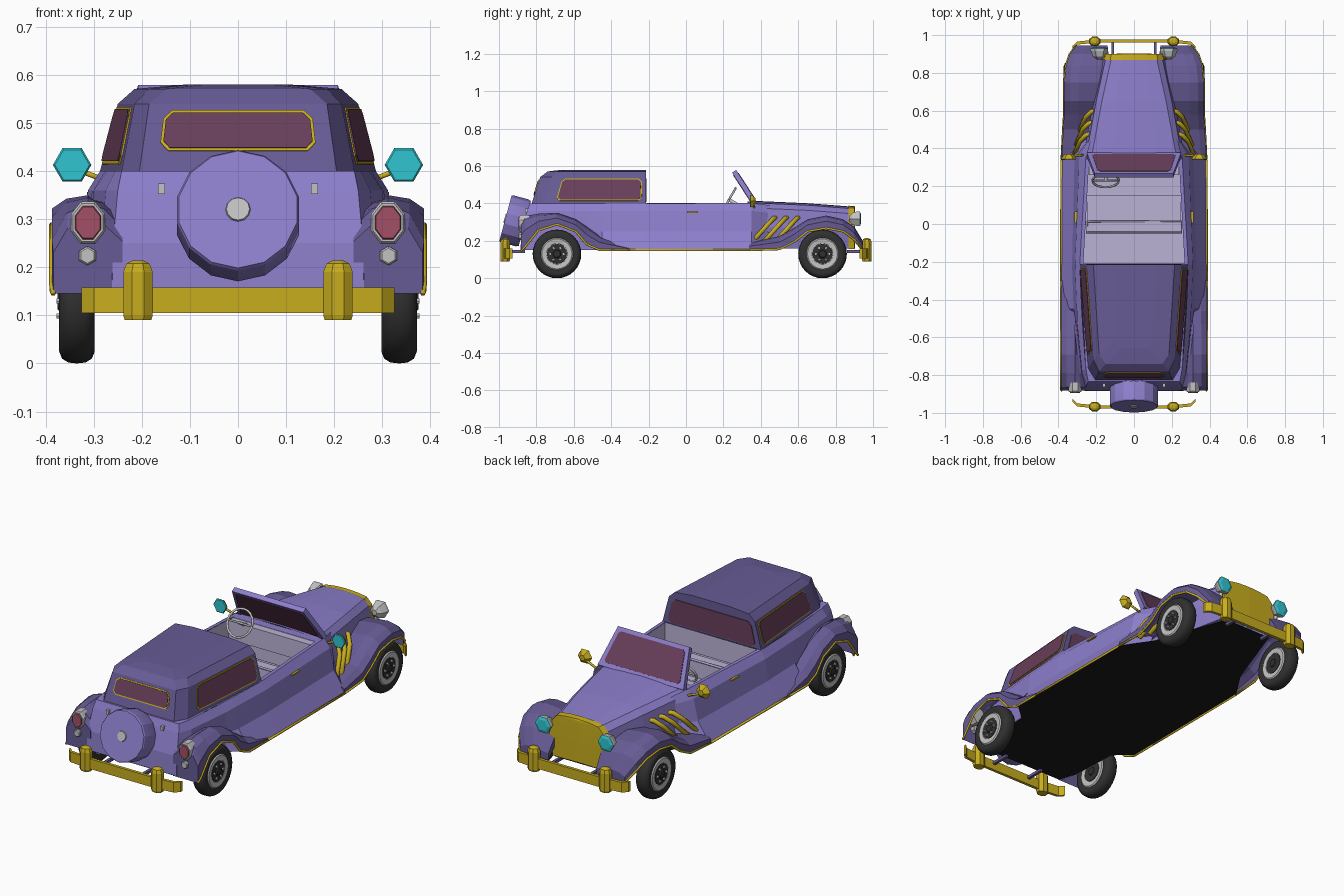
import bpy, bmesh, math
from mathutils import Vector, Matrix

if "Cube" in bpy.data.objects:
    bpy.data.objects.remove(bpy.data.objects["Cube"])

def mat(name, r, g, b):
    m = bpy.data.materials.new(name)
    m.diffuse_color = (r, g, b, 1)
    m.use_nodes = True
    m.node_tree.nodes["Principled BSDF"].inputs["Base Color"].default_value = m.diffuse_color
    return m

PURPLE = mat("light purple", 0.265, 0.21, 0.60)
DARK = mat("dark purple", 0.135, 0.105, 0.30)
GOLD = mat("gold", 0.58, 0.42, 0.013)
GLASS = mat("maroon glass", 0.14, 0.05, 0.105)
CREAM = mat("pale lavender", 0.50, 0.45, 0.67)
SILVER = mat("silver", 0.54, 0.54, 0.55)
CYAN = mat("cyan", 0.03, 0.56, 0.64)
RED = mat("red lens", 0.36, 0.08, 0.135)
RUBBER = mat("rubber", 0.03, 0.03, 0.03)
BLACK = mat("underside black", 0.011, 0.011, 0.011)

def finish(name, bm, material, mirror=False, smooth=None):
    bmesh.ops.remove_doubles(bm, verts=bm.verts, dist=1e-5)
    bmesh.ops.recalc_face_normals(bm, faces=bm.faces)
    me = bpy.data.meshes.new(name)
    bm.to_mesh(me)
    bm.free()
    me.materials.append(material)
    ob = bpy.data.objects.new(name, me)
    bpy.context.collection.objects.link(ob)
    if mirror:
        ob.modifiers.new("mirror", "MIRROR")
    if smooth:
        bpy.ops.object.select_all(action="DESELECT")
        ob.select_set(True)
        bpy.context.view_layer.objects.active = ob
        bpy.ops.object.shade_smooth_by_angle(angle=math.radians(smooth))

def loft(name, rings, material, closed=False, caps=(False, False), mirror=False, smooth=None):
    bm = bmesh.new()
    vs = [[bm.verts.new(p) for p in ring] for ring in rings]
    n = len(rings[0])
    for a, b in zip(vs, vs[1:]):
        for i in range(n if closed else n - 1):
            j = (i + 1) % n
            bm.faces.new((a[i], a[j], b[j], b[i]))
    for use, ring in zip(caps, (vs[0], vs[-1])):
        if use:
            bm.faces.new(ring)
    finish(name, bm, material, mirror, smooth)

def box(name, x0, x1, y0, y1, z0, z1, material, mirror=False):
    rings = [[(x0, y0, z), (x1, y0, z), (x1, y1, z), (x0, y1, z)] for z in (z0, z1)]
    loft(name, rings, material, True, (True, True), mirror)

def lathe(name, prof, n, material, loc, axis=(0, 0, 1), phase=0, sy=1, mirror=False, smooth=None):
    M = Matrix.Translation(loc) @ Vector(axis).to_track_quat("Z", "Y").to_matrix().to_4x4()
    ang = [phase + 2 * math.pi * i / n for i in range(n)]
    rings = [[M @ Vector((r * math.cos(a), sy * r * math.sin(a), h)) for a in ang] for r, h in prof]
    loft(name, rings, material, True, (True, True), mirror, smooth)

def tube(name, pts, rad, material, mirror=True):
    cu = bpy.data.curves.new(name + "_path", "CURVE")
    cu.dimensions = "3D"
    cu.bevel_depth, cu.bevel_resolution, cu.use_fill_caps = rad, 1, True
    sp = cu.splines.new("POLY")
    sp.points.add(len(pts) - 1)
    for p, q in zip(sp.points, pts):
        p.co = (*q, 1)
    tmp = bpy.data.objects.new(name + "_path", cu)
    bpy.context.collection.objects.link(tmp)
    bm = bmesh.new()
    bm.from_mesh(tmp.to_mesh())
    bpy.data.objects.remove(tmp)
    finish(name, bm, material, mirror)

def plate(name, quad, u0, u1, v0, v1, cut, off, material):
    """Flat octagonal plate laid on a quad (bl, br, tr, tl) seen from outside."""
    bl, br, tr, tl = map(Vector, quad)
    nrm = (br - bl).cross(tl - bl).normalized()
    c, d = cut / (br - bl).length, cut / (tl - bl).length
    uv = [(u0 + c, v0), (u1 - c, v0), (u1, v0 + d), (u1, v1 - d),
          (u1 - c, v1), (u0 + c, v1), (u0, v1 - d), (u0, v0 + d)]
    loft(name, [[bl.lerp(br, u).lerp(tl.lerp(tr, u), v) + nrm * h for u, v in uv] for h in (off - .004, off)],
         material, True, (True, True))

def framed_window(name, quad, u0, u1, v0, v1):
    a, b = (0.006 / (Vector(quad[k]) - Vector(quad[0])).length for k in (1, 3))
    plate(name + "_trim", quad, u0, u1, v0, v1, 0.018, 0.003, GOLD)
    plate(name + "_glass", quad, u0 + a, u1 - a, v0 + b, v1 - b, 0.015, 0.006, GLASS)

# Body sides and rear panel: lower edge, flank, shoulder, belt line at each station
shell = [[(0, -.885, .15), (0, -.88, .25), (0, -.85, .36), (0, -.835, .4)],
         [(.262, -.885, .15), (.26, -.88, .25), (.25, -.85, .36), (.242, -.835, .4)],
         [(.285, -.79, .15), (.285, -.79, .25), (.275, -.78, .36), (.255, -.765, .4)],
         [(.295, -.53, .15), (.305, -.53, .25), (.3, -.53, .36), (.272, -.53, .4)],
         [(.385, -.45, .15), (.32, -.45, .25), (.303, -.45, .36), (.277, -.45, .4)],
         [(.385, -.215, .15), (.328, -.215, .25), (.312, -.215, .36), (.287, -.215, .4)],
         [(.382, .35, .15), (.315, .35, .25), (.29, .35, .36), (.255, .35, .402)],
         [(.27, .45, .15), (.24, .45, .25), (.235, .45, .35), (.225, .45, .39)]]
loft("body_sides", shell, PURPLE, mirror=True)
loft("rear_deck", [[(0, y, .399), (x, y, .399)] for x, y in ((.242, -.835), (.255, -.765), (.285, -.22))],
     PURPLE, mirror=True)
# Flat black floor pan
loft("floor_pan", [[(0, y, .149), (x, y, .149)] for x, y in
     [(.25, -.885), (.28, -.79), (.293, -.53), (.38, -.45), (.378, .35), (.28, .5), (.14, .89)]], BLACK, mirror=True)

# Hood with tapered sides, and the gold grille at its nose
def hood_ring(y, w, z, g=0):
    return [(w, y, .16 - g), (w + .015 + g, y, .27), (w + g, y, z - .035),
            (w - .03 + g, y, z - .008 + g), (w * .45, y, z + g), (0, y, z + .003 + g)]

loft("hood", [hood_ring(.33, .255, .408), hood_ring(.38, .25, .41), hood_ring(.65, .2, .398),
              hood_ring(.885, .148, .38)], PURPLE, mirror=True)
loft("grille", [hood_ring(.868, .152, .381, .004), hood_ring(.9, .146, .379, .004),
                [(0, .903, p[2]) for p in hood_ring(.9, .146, .379)]], GOLD, mirror=True)

# Fenders: stations of (y, lip height, crown height, outer x, inner x)
def fender(name, stations):
    rings = []
    for y, zl, zt, xo, xi in stations:
        d = zt - zl
        rings.append([(xo, y, zl), (xo, y, zl + d * .55), (xo - .03, y, zt - d * .12), (xo - .075, y, zt),
                      (xi + .04, y, zt - .01), (xi, y, zt - d * .3), (xi, y, zl)])
    loft(name, rings, DARK, caps=(True, True), mirror=True)
    tube(name + "_trim", [r[0] for r in rings], .006, GOLD)

fender("rear_fender", [(-.882, .145, .3, .384, .24), (-.862, .165, .332, .387, .24), (-.79, .255, .345, .387, .25),
                       (-.69, .288, .35, .387, .26), (-.59, .25, .315, .387, .27), (-.53, .18, .275, .386, .28),
                       (-.46, .15, .225, .386, .3), (-.3, .15, .165, .386, .33)])
fender("front_fender", [(.34, .15, .19, .383, .25), (.5, .155, .225, .375, .2), (.58, .195, .27, .37, .18),
                        (.65, .25, .315, .37, .17), (.75, .268, .335, .37, .15), (.84, .25, .315, .36, .14),
                        (.9, .205, .275, .34, .135), (.945, .15, .2, .305, .14)])
tube("sill_trim", [(.386, -.31, .15), (.386, -.2, .15), (.383, .34, .15)], .006, GOLD)

# Hard top: rings rising from belt to crown
def roof_ring(z, xf, xr, yr, xi, yi):
    half = [(xf, -.215, z), (xr, yr, z), (xi, yi, z)]
    return half + [(-x, y, z) for x, y, z in reversed(half)]

base = roof_ring(.4, .287, .242, -.765, .205, -.825)
shoulder = roof_ring(.54, .25, .215, -.72, .185, -.78)
loft("roof", [base, shoulder, roof_ring(.571, .215, .185, -.69, .15, -.74),
              roof_ring(.58, .11, .1, -.62, .07, -.66)], DARK, True, (False, True))
framed_window("right_window", [base[1], base[0], shoulder[0], shoulder[1]], .12, .96, .1, .95)
framed_window("left_window", [base[5], base[4], shoulder[4], shoulder[5]], .04, .88, .1, .95)
framed_window("rear_window", [base[3], base[2], shoulder[2], shoulder[3]], .09, .91, .3, .9)
plate("cabin_divider_glass", [base[0], base[5], shoulder[5], shoulder[0]], .05, .95, .06, .95, .02, .004, GLASS)

# Raked windshield with glass on both faces
ws = [(.25, .368, .4), (-.25, .368, .4), (-.208, .257, .572), (.208, .257, .572)]
nv = Vector((0, .84, .54)) * .013
loft("windshield_frame", [[Vector(p) + nv for p in ws], [Vector(p) - nv for p in ws]], PURPLE, True, (True, True))
plate("windshield_glass_outer", ws, .05, .95, .1, .9, .012, .016, GLASS)
plate("windshield_glass_inner", [ws[1], ws[0], ws[3], ws[2]], .04, .96, .06, .93, .012, .016, GLASS)

# Open cabin: rim, lining, seat, dash and steering wheel
def cab(xr, xf, y0, y1, z):
    return [(xr, y0, z), (xf, y1, z), (-xf, y1, z), (-xr, y0, z)]

loft("cabin_rim", [cab(.287, .256, -.215, .345, .4), cab(.268, .24, -.21, .3, .401)], PURPLE, True)
loft("cabin_lining", [cab(.268, .24, -.21, .3, .4), cab(.268, .24, -.21, .3, .2)], CREAM, True, (False, True))
box("seat_cushion", -.25, .25, 0, .15, .2, .285, CREAM)
box("seat_back", -.255, .255, -.045, .015, .2, .375, CREAM)
tube("seat_piping", [(-.25, .015, .375), (.25, .015, .375), (.25, -.045, .375), (-.25, -.045, .375),
                     (-.25, .015, .375)], .006, CREAM, False)
box("dashboard", -.238, .238, .26, .31, .3, .398, CREAM)
sn, sc = Vector((0, -.87, .5)), Vector((-.15, .23, .42))
sr = [sc + .07 * Vector((math.cos(a), .5 * math.sin(a), .87 * math.sin(a)))
      for a in [math.tau * i / 20 for i in range(21)]]
tube("steering_wheel", sr, .006, SILVER, False)
tube("steering_spoke", [sr[0], sc, sr[10]], .005, SILVER, False)
tube("steering_column", [sc, sc - sn * .09], .01, SILVER, False)

# Wheels, with rims and hubs on both faces
for pos, y in (("rear", -.69), ("front", .73)):
    c = (.335, y, .13)
    lathe(pos + "_tyre", [(.083, -.03), (.105, -.037), (.12, -.031), (.128, -.018), (.13, 0), (.128, .018),
                          (.12, .031), (.105, .037), (.083, .03)], 32, RUBBER, c, (1, 0, 0), mirror=True, smooth=50)
    for s in (1, -1):
        lathe(pos + "_rim", [(.086, .031), (.08, .036), (.056, .033), (.052, .022)], 32, SILVER, c, (s, 0, 0),
              mirror=True, smooth=40)
        lathe(pos + "_hub", [(.054, .024), (.053, .034), (.022, .034), (.018, .04)], 16, RUBBER, c, (s, 0, 0),
              mirror=True)
    for i in range(6):
        a = math.tau * i / 6
        lathe(pos + "_lug", [(.007, .03), (.006, .042)], 6, SILVER,
              (.335, y + .036 * math.cos(a), .13 + .036 * math.sin(a)), (1, 0, 0), mirror=True)

# Tilted spare wheel cover on the tail
ax, sp = Vector((0, -.965, .26)), Vector((0, -.92, .308))
lathe("spare_cover", [(.125, -.06), (.13, -.045), (.13, .04), (.126, .047)], 14, PURPLE, sp, ax,
      phase=math.pi / 14, smooth=20)
lathe("spare_badge_disc", [(.026, .047), (.024, .052)], 12, SILVER, sp, ax)
box("boot_hinge", .152, .166, -.862, -.84, .352, .374, SILVER, True)

# Bumpers with curled ends and upright guards
for pos, s in (("rear", -1), ("front", 1)):
    path = [(-.325, .935), (-.3, .958), (-.2, .968), (.2, .968), (.3, .958), (.325, .935)]
    loft(pos + "_bumper", [[(x, s * (y + d), z) for d, z in ((-.008, .105), (.008, .105), (.008, .158), (-.008, .158))]
                           for x, y in path], GOLD, True, (True, True))
    lathe(pos + "_bumper_guard", [(.03, .09), (.033, .1), (.033, .19), (.026, .208), (.012, .214)], 8, GOLD,
          (.208, s * .967, 0), phase=math.pi / 8, sy=.85, mirror=True)
    box(pos + "_bumper_bracket", .105, .12, min(s * .86, s * .96), max(s * .86, s * .96), .135, .15, DARK, True)

# Headlights, tail lights, side mirrors
hp, tp, mp = (.183, .912, .318), (.312, -.89, .293), (.345, .345, .413)
lathe("headlight_shell", [(.015, -.04), (.035, -.025), (.046, .005), (.046, .018)], 6, SILVER, hp, (0, 1, 0), mirror=True)
lathe("headlight_lens", [(.045, .018), (.03, .023)], 6, CYAN, hp, (0, 1, 0), mirror=True)
tube("headlight_post", [(.185, .9, .3), (.17, .88, .23)], .01, SILVER)
e = math.pi / 8
lathe("tail_light_shell", [(.038, -.05), (.038, -.006), (.034, 0)], 8, SILVER, tp, (0, -1, 0), e, 1.25, True)
lathe("tail_light_lens", [(.029, 0), (.027, .006)], 8, RED, tp, (0, -1, 0), e, 1.3, True)
lathe("reverse_light", [(.02, -.03), (.02, .004), (.016, .008)], 6, SILVER, (.313, -.888, .224), (0, -1, 0),
      math.pi / 6, mirror=True)
lathe("mirror_lens", [(.04, 0), (.036, .004)], 6, CYAN, mp, (0, -1, 0), mirror=True)
lathe("mirror_back", [(.04, 0), (.034, -.012), (.016, -.026)], 6, GOLD, mp, (0, -1, 0), mirror=True)
tube("mirror_stem", [(.34, .358, .405), (.26, .365, .375)], .006, GOLD)

# Slanted side pipes on the hood and door handles
for i in range(3):
    k, dx = i * .062, -i * .014
    tube("side_pipe", [(.2 + dx, .49 + k, .325), (.255 + dx, .47 + k, .322), (.285 + dx, .44 + k, .29),
                       (.325 + dx, .35 + k, .19)], .012, GOLD)
box("door_handle", .3, .314, .005, .065, .35, .357, GOLD, True)
